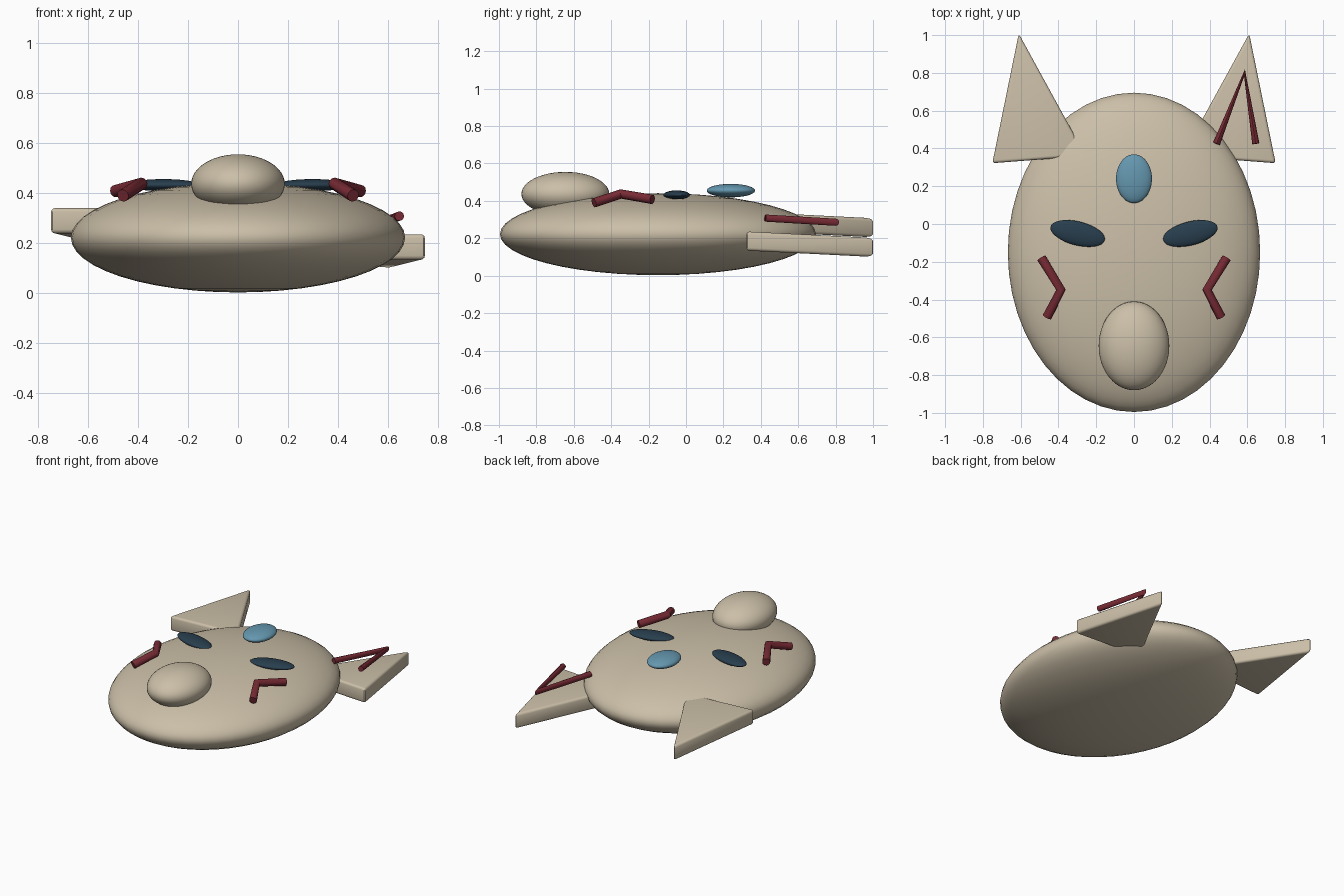
import bpy, bmesh, math

if "Cube" in bpy.data.objects:
    bpy.data.objects.remove(bpy.data.objects["Cube"])


def material(name, rgb):
    m = bpy.data.materials.new(name)
    m.diffuse_color = (*rgb, 1)
    m.use_nodes = True
    m.node_tree.nodes["Principled BSDF"].inputs["Base Color"].default_value = m.diffuse_color
    return m


TAN = material("tan", (0.60, 0.52, 0.39))
RED = material("dark red", (0.19, 0.024, 0.035))
BLUE = material("soft blue", (0.13, 0.31, 0.43))
NAVY = material("navy", (0.021, 0.048, 0.075))


def ellipsoid(name, center, radii, mat, turn=0, tilt=0):
    bpy.ops.mesh.primitive_uv_sphere_add(segments=48, ring_count=24, location=center,
                                         rotation=(0, tilt, turn))
    ob = bpy.context.object
    ob.name = name
    ob.scale = radii
    ob.data.materials.append(mat)
    bpy.ops.object.shade_smooth()
    return ob


def tube(name, points, radius, mat):
    """Bent round bar with capped ends, converted to a mesh."""
    cu = bpy.data.curves.new(name, 'CURVE')
    cu.dimensions = '3D'
    cu.bevel_depth = radius
    cu.bevel_resolution = 4
    cu.use_fill_caps = True
    sp = cu.splines.new('POLY')
    sp.points.add(len(points) - 1)
    for p, co in zip(sp.points, points):
        p.co = (*co, 1)
    cu.materials.append(mat)
    ob = bpy.data.objects.new(name, cu)
    bpy.context.collection.objects.link(ob)
    bpy.ops.object.select_all(action='DESELECT')
    ob.select_set(True)
    bpy.context.view_layer.objects.active = ob
    bpy.ops.object.convert(target='MESH')
    bpy.ops.object.shade_smooth_by_angle(angle=math.radians(40))


def ear(name, side, z):
    """Triangular slab sloping gently down toward its tip; z is the mid height at the base."""
    bm = bmesh.new()
    outline = [(0.75, 0.322), (0.61, 1.008), (0.255, 0.36)]
    rings = []
    for h in (-0.051, 0.051):
        rings.append([bm.verts.new((side * x, y, z + h - 0.05 * (y - 0.33)))
                      for x, y in outline])
    low, high = rings
    bm.faces.new(low)
    bm.faces.new(high)
    for i in range(3):
        j = (i + 1) % 3
        bm.faces.new((low[i], low[j], high[j], high[i]))
    bmesh.ops.recalc_face_normals(bm, faces=bm.faces)
    bmesh.ops.bevel(bm, geom=list(bm.edges), offset=0.016, segments=3,
                    profile=0.5, affect='EDGES')
    me = bpy.data.meshes.new(name)
    bm.to_mesh(me)
    bm.free()
    me.materials.append(TAN)
    ob = bpy.data.objects.new(name, me)
    bpy.context.collection.objects.link(ob)
    bpy.ops.object.select_all(action='DESELECT')
    ob.select_set(True)
    bpy.context.view_layer.objects.active = ob
    bpy.ops.object.shade_smooth_by_angle(angle=math.radians(35))


# Head, muzzle and forehead gem
ellipsoid("head", (0, -0.15, 0.222), (0.668, 0.845, 0.219), TAN)
ellipsoid("muzzle", (0, -0.645, 0.437), (0.187, 0.235, 0.118), TAN)
ellipsoid("forehead_gem", (0, 0.24, 0.455), (0.095, 0.129, 0.036), BLUE)

# Ears: the left one sits higher than the right
ear("left_ear", -1, 0.290)
ear("right_ear", 1, 0.185)

# Eyes and bent cheek marks on both sides
for side, label in ((-1, "left"), (1, "right")):
    ellipsoid(label + "_eye", (side * 0.298, -0.05, 0.432), (0.148, 0.063, 0.024),
              NAVY, side * math.radians(14))
    tube(label + "_cheek_mark",
         [(side * 0.49, -0.18, 0.408), (side * 0.387, -0.348, 0.437),
          (side * 0.46, -0.492, 0.390)], 0.025, RED)

# V mark above the right ear
tube("ear_mark", [(0.437, 0.425, 0.308), (0.585, 0.8, 0.286), (0.645, 0.425, 0.308)],
     0.019, RED)
